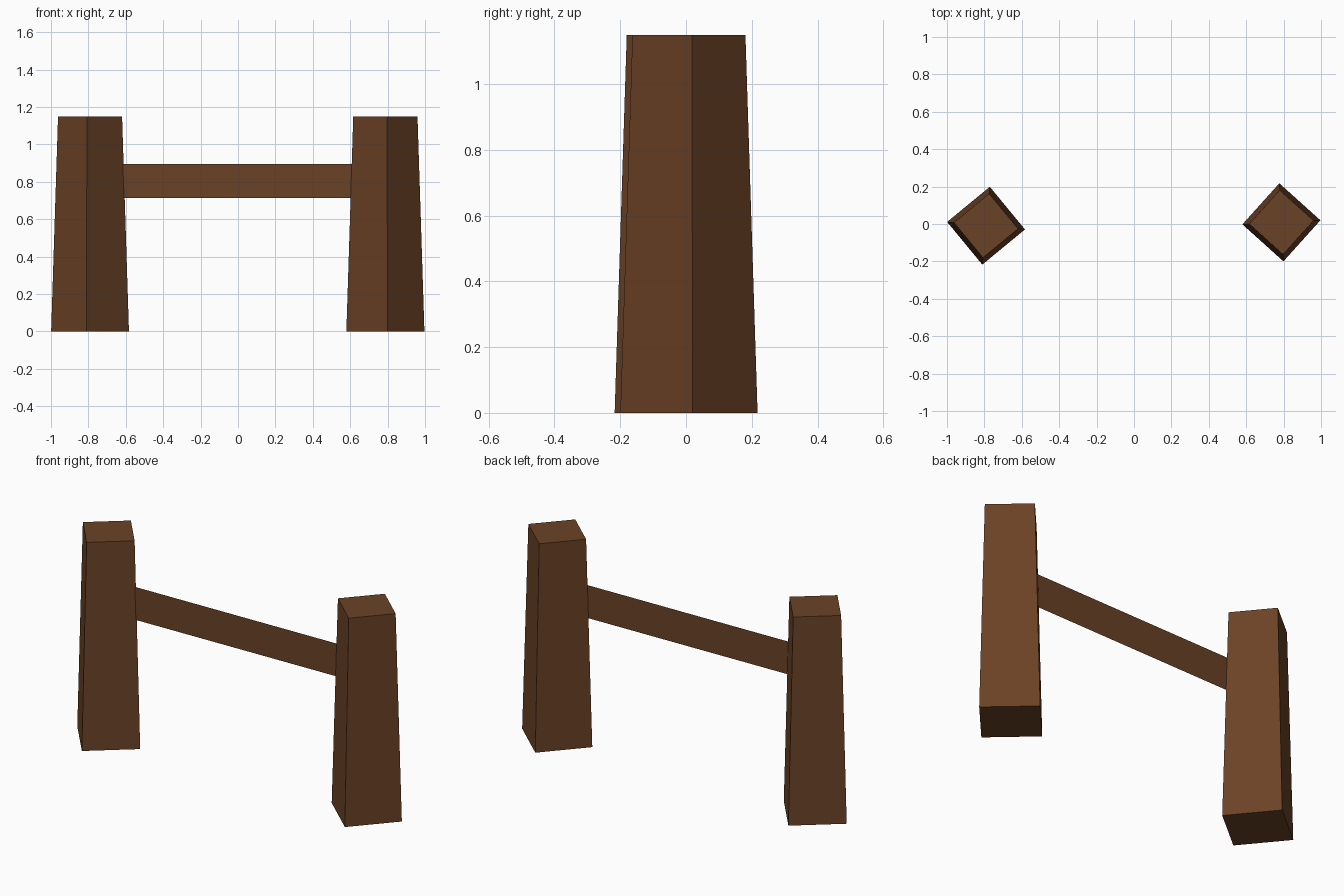
import bpy, math

if "Cube" in bpy.data.objects:
    bpy.data.objects.remove(bpy.data.objects["Cube"])

wood = bpy.data.materials.new("brown wood")
wood.diffuse_color = (0.147, 0.0545, 0.0194, 1)
wood.use_nodes = True
wood.node_tree.nodes["Principled BSDF"].inputs["Base Color"].default_value = wood.diffuse_color


def add_mesh(name, verts, faces):
    me = bpy.data.meshes.new(name)
    me.from_pydata(verts, [], faces)
    me.materials.append(wood)
    ob = bpy.data.objects.new(name, me)
    bpy.context.collection.objects.link(ob)
    return ob


# Tapered square post, corners at 90 degree steps from the turn angle
def post(name, x, y, turn):
    verts = []
    for z, r in ((0, 0.209), (1.15, 0.172)):
        for i in range(4):
            a = turn + i * math.pi / 2
            verts.append((x + r * math.cos(a), y + r * math.sin(a), z))
    sides = [(i, (i + 1) % 4, (i + 1) % 4 + 4, i + 4) for i in range(4)]
    add_mesh(name, verts, [(3, 2, 1, 0), (4, 5, 6, 7)] + sides)


post("left_post", -0.791, -0.009, math.radians(-5.5))
post("right_post", 0.788, 0.009, math.radians(3))

# Paper-thin rail board between the posts, slightly askew
x, yl, yr, z0, z1 = 0.63, -0.03, 0.0, 0.713, 0.896
add_mesh("rail", [(-x, yl, z0), (x, yr, z0), (x, yr, z1), (-x, yl, z1)],
         [(0, 1, 2, 3)])
